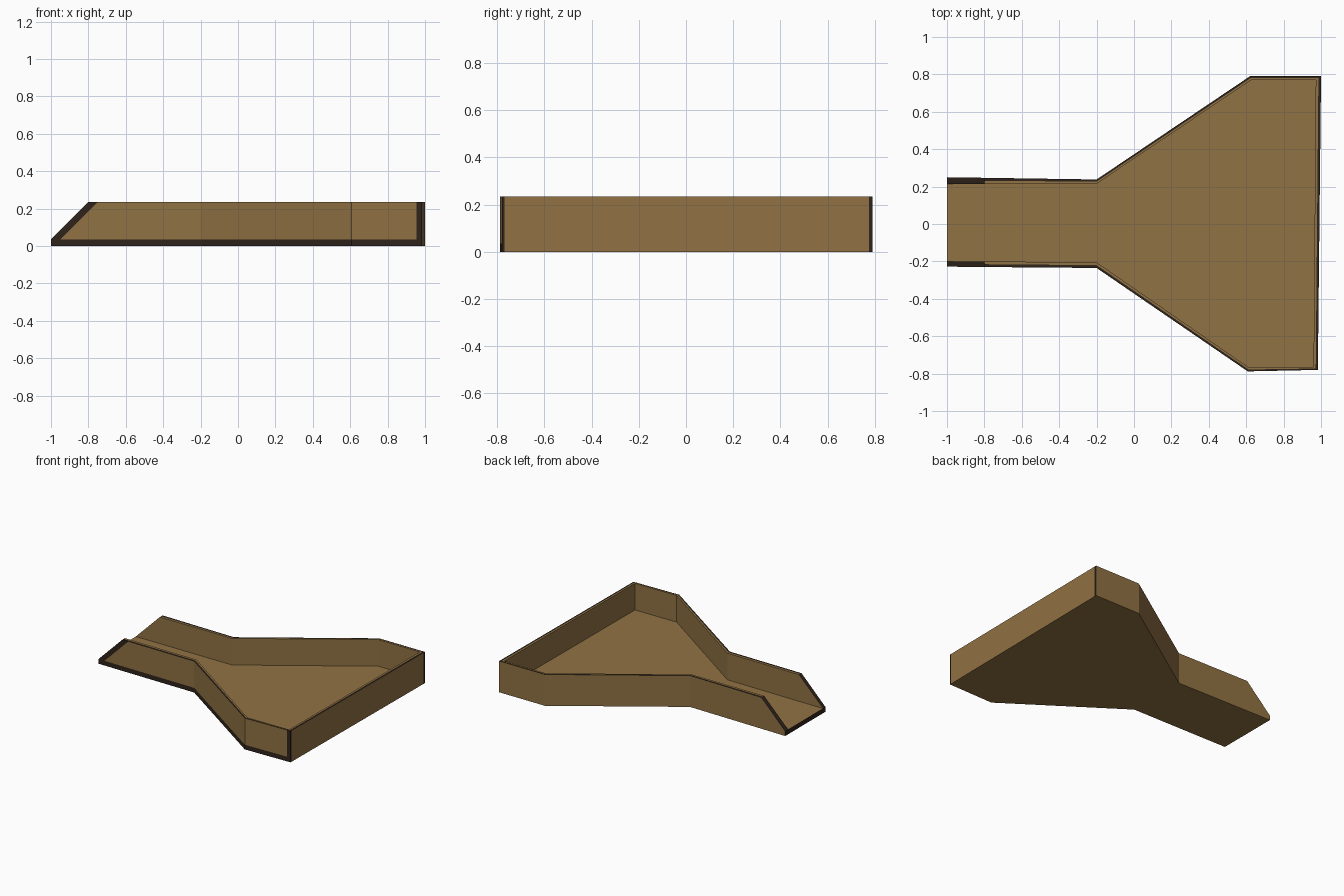
import bpy, bmesh
from mathutils import Vector

if "Cube" in bpy.data.objects:
    bpy.data.objects.remove(bpy.data.objects["Cube"])

HEIGHT, FLOOR = 0.235, 0.035

# Plan outline, back spout end round to front spout end: outer and inner edge of the wall
OUTER = [(-1, .25), (-.8, .247), (-.2, .238), (.62, .79), (1, .79),
         (.983, -.78), (.608, -.788), (-.2, -.235), (-.8, -.23), (-1, -.228)]
INNER = [(-1, .215), (-.8, .215), (-.2, .215), (.627, .77), (.972, .77),
         (.96, -.765), (.615, -.768), (-.2, -.205), (-.8, -.2), (-1, -.2)]
MIDDLE = [((a + c) / 2, (b + d) / 2) for (a, b), (c, d) in zip(OUTER, INNER)]


def material(name, color):
    m = bpy.data.materials.new(name)
    m.diffuse_color = (*color, 1)
    m.use_nodes = True
    m.node_tree.nodes["Principled BSDF"].inputs["Base Color"].default_value = m.diffuse_color
    return m


def ring(bm, outline, z=None):
    """Points at height z, or along the rim, which slopes down at the spout."""
    return [bm.verts.new((x, y, min(HEIGHT, FLOOR + x + 1) if z is None else z))
            for x, y in outline]


bm = bmesh.new()
base = ring(bm, OUTER, 0)
rim_out, rim_mid, rim_in = ring(bm, OUTER), ring(bm, MIDDLE), ring(bm, INNER)
floor = ring(bm, INNER, FLOOR)

# Walls and two-strip rim
rings = [base, rim_out, rim_mid, rim_in, floor]
for lower, upper in zip(rings, rings[1:]):
    for i in range(len(OUTER) - 1):
        face = bm.faces.new((lower[i], lower[i + 1], upper[i + 1], upper[i]))
        if lower is rim_out or (lower is rim_mid and i in (0, 8)):
            face.material_index = 1

# Underside, tray floor and the lip at the spout
bm.faces.new(base)
bm.faces.new(floor)
lip = bm.faces.new((base[0], rim_out[0], rim_mid[0], rim_in[0],
                    rim_in[-1], rim_mid[-1], rim_out[-1], base[-1]))
lip.material_index = 1
bmesh.ops.remove_doubles(bm, verts=bm.verts[:], dist=1e-4)
bmesh.ops.recalc_face_normals(bm, faces=bm.faces[:])


def is_front(f):
    return f.normal.y < -.3 and abs(f.normal.z) < .1 and f.calc_center_median().y < 0


def is_spout_front(f):
    return is_front(f) and f.calc_center_median().x < -.2


def is_right(f):
    return f.normal.x > .9 and f.calc_center_median().x > .95


# Worn dark borders: cut the outer faces and darken everything beyond the cut
for rule, point, normal in [
        (is_front, (0, 0, .035), (0, 0, -1)),
        (is_front, (.955, 0, 0), (1, 0, 0)),
        (is_spout_front, (-.95, 0, FLOOR), (-1, 0, 1)),
        (is_right, (0, .775, 0), (0, 1, 0)),
        (is_right, (0, -.77, 0), (0, -1, 0))]:
    point, normal = Vector(point), Vector(normal)
    faces = [f for f in bm.faces if rule(f)]
    geom = set(faces)
    for f in faces:
        geom.update(f.edges, f.verts)
    bmesh.ops.bisect_plane(bm, geom=list(geom), plane_co=point, plane_no=normal)
    bm.normal_update()
    for f in bm.faces:
        if rule(f) and (f.calc_center_median() - point).dot(normal) > 0:
            f.material_index = 1

mesh = bpy.data.meshes.new("scoop_tray")
bm.to_mesh(mesh)
bm.free()
mesh.materials.append(material("tan_wood", (.28, .168, .056)))
mesh.materials.append(material("dark_worn_edge", (.028, .017, .011)))
bpy.context.collection.objects.link(bpy.data.objects.new("scoop_tray", mesh))
